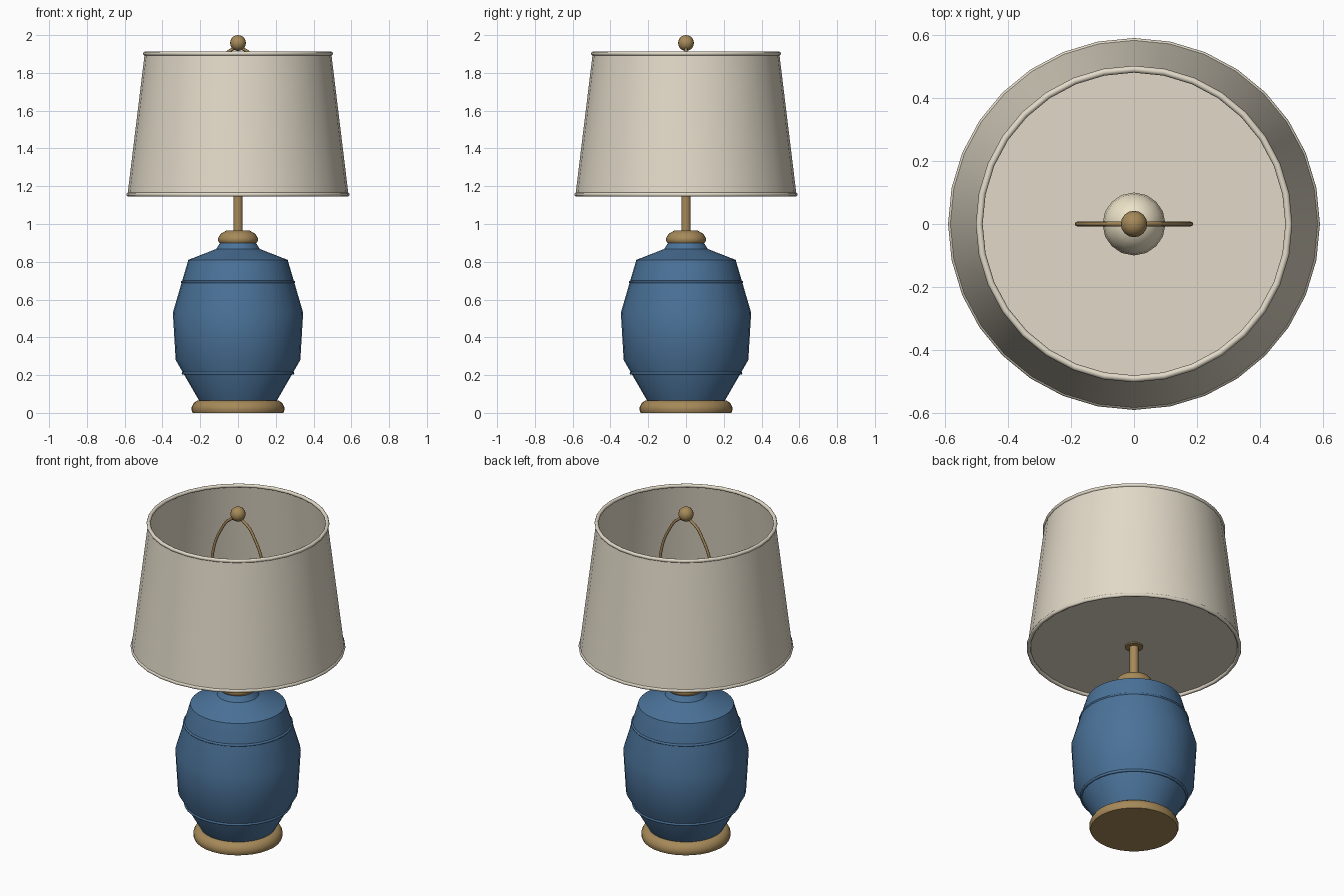
import bpy, math

if "Cube" in bpy.data.objects:
    bpy.data.objects.remove(bpy.data.objects["Cube"])

def material(name, rgb):
    m = bpy.data.materials.new(name)
    m.diffuse_color = (*rgb, 1)
    m.use_nodes = True
    m.node_tree.nodes["Principled BSDF"].inputs["Base Color"].default_value = m.diffuse_color
    return m

BLUE = material("blue_glaze", (0.07, 0.17, 0.32))
BRASS = material("brass", (0.38, 0.25, 0.10))
CREAM = material("cream_fabric", (0.76, 0.70, 0.58))
GLASS = material("warm_glass", (0.85, 0.77, 0.58))

def finish(ob, name, mat, angle=35):
    ob.name = name
    ob.data.materials.append(mat)
    bpy.ops.object.select_all(action='DESELECT')
    ob.select_set(True)
    bpy.context.view_layer.objects.active = ob
    bpy.ops.object.shade_smooth_by_angle(angle=math.radians(angle))
    return ob

def lathe(name, profile, mat, n=32, cap_bottom=True, cap_top=True):
    """Spin (radius, height) points around the z axis."""
    verts = [(r * math.cos(2 * math.pi * i / n), r * math.sin(2 * math.pi * i / n), z)
             for r, z in profile for i in range(n)]
    faces = [(k * n + i, k * n + (i + 1) % n, (k + 1) * n + (i + 1) % n, (k + 1) * n + i)
             for k in range(len(profile) - 1) for i in range(n)]
    if cap_bottom:
        faces.append(tuple(reversed(range(n))))
    if cap_top:
        faces.append(tuple(range(len(verts) - n, len(verts))))
    me = bpy.data.meshes.new(name)
    me.from_pydata(verts, [], faces)
    ob = bpy.data.objects.new(name, me)
    bpy.context.collection.objects.link(ob)
    return finish(ob, name, mat)

def ring(name, radius, z, thick, mat):
    bpy.ops.mesh.primitive_torus_add(major_radius=radius, minor_radius=thick, location=(0, 0, z),
                                     major_segments=32, minor_segments=8)
    return finish(bpy.context.object, name, mat, 60)

def ball(name, radius, z, mat, stretch=1):
    bpy.ops.mesh.primitive_uv_sphere_add(radius=radius, segments=16, ring_count=10, location=(0, 0, z))
    bpy.context.object.scale.z = stretch
    return finish(bpy.context.object, name, mat, 60)

# Foot, ceramic body and collar
lathe("foot", [(0.24, 0), (0.246, 0.015), (0.245, 0.032), (0.235, 0.052), (0.215, 0.065)], BRASS)
lathe("body", [(0.2, 0.055), (0.33, 0.28), (0.345, 0.53), (0.263, 0.81),
               (0.115, 0.868), (0.092, 0.905)], BLUE)
ring("lower_band", 0.29, 0.21, 0.008, BLUE)
ring("upper_band", 0.296, 0.693, 0.007, BLUE)
lathe("collar", [(0.098, 0.9), (0.105, 0.91), (0.105, 0.926), (0.092, 0.948), (0.06, 0.966)], BRASS, 24)

# Stem, socket and bulb
lathe("stem", [(0.025, 0.95), (0.025, 1.2)], BRASS, 16)
lathe("socket", [(0.05, 1.155), (0.05, 1.3)], BRASS, 16)
ball("bulb", 0.1, 1.4, GLASS, 1.2)

# Shade: open at the top, closed by a diffuser at the bottom
lathe("shade", [(0.585, 1.155), (0.494, 1.902)], CREAM, 32, cap_bottom=False, cap_top=False)
lathe("diffuser", [(0.582, 1.162), (0.581, 1.168)], CREAM, 32)
ring("shade_lower_trim", 0.58, 1.156, 0.011, CREAM)
ring("shade_upper_trim", 0.492, 1.902, 0.011, CREAM)

# Harp: bent wire carrying the finial
half = [(0.05, 1.2), (0.13, 1.3), (0.178, 1.52), (0.16, 1.72), (0.115, 1.83), (0.055, 1.91)]
path = [(-x, z) for x, z in half] + [(0, 1.93)] + list(reversed(half))
cu = bpy.data.curves.new("harp", 'CURVE')
cu.dimensions = '3D'
cu.bevel_depth = 0.008
cu.bevel_resolution = 2
cu.resolution_u = 5
sp = cu.splines.new('BEZIER')
sp.bezier_points.add(len(path) - 1)
for p, (x, z) in zip(sp.bezier_points, path):
    p.co = (x, 0, z)
    p.handle_left_type = p.handle_right_type = 'AUTO'
harp = bpy.data.objects.new("harp", cu)
bpy.context.collection.objects.link(harp)
cu.materials.append(BRASS)

# Finial
ball("finial", 0.042, 1.958, BRASS)
